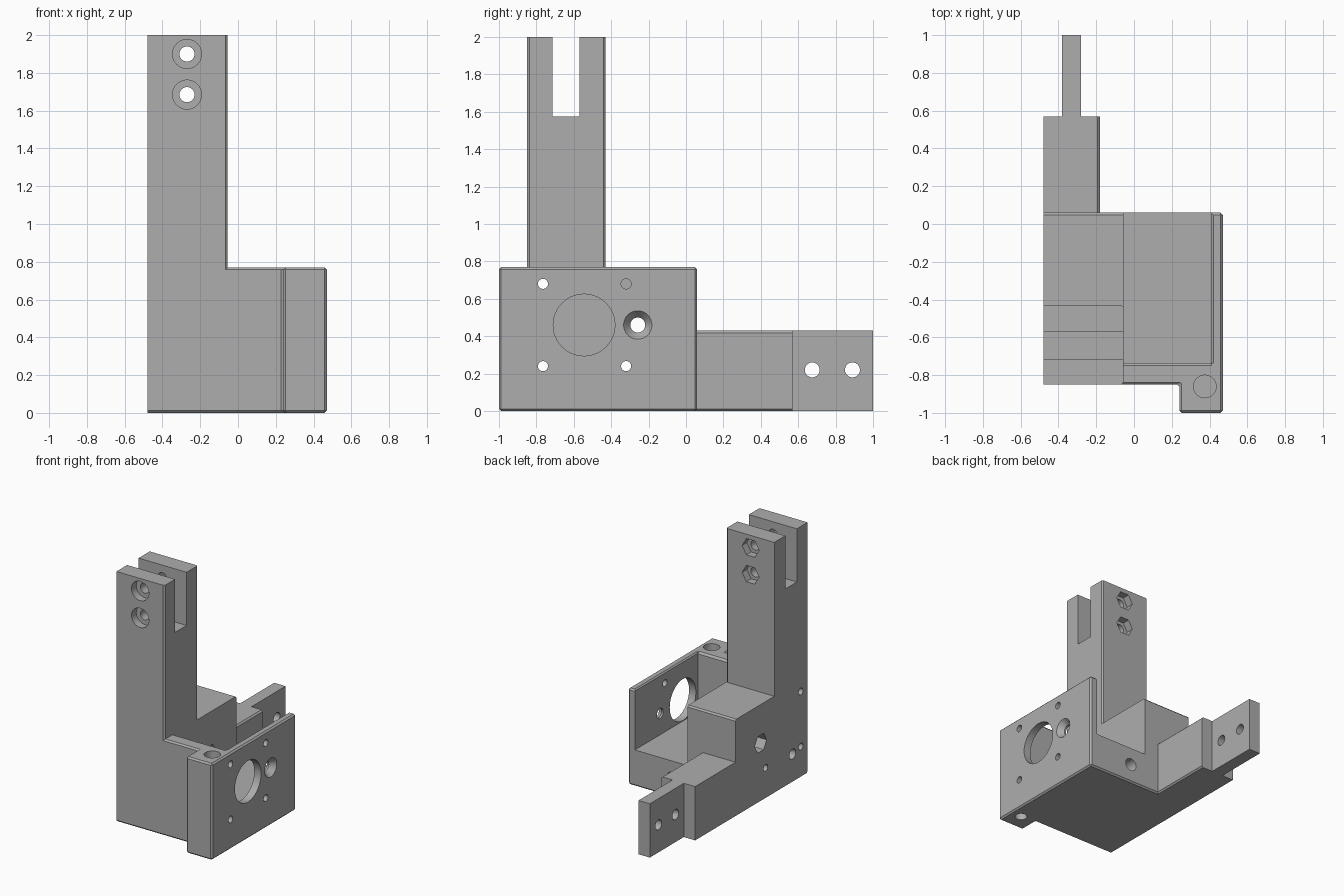
import bpy, bmesh, math
from mathutils import Vector

cube = bpy.data.objects.get("Cube")
if cube:
    bpy.data.objects.remove(cube)

grey = bpy.data.materials.new("plain grey")
grey.use_nodes = True
grey.diffuse_color = (0.42, 0.42, 0.42, 1)
grey.node_tree.nodes["Principled BSDF"].inputs["Base Color"].default_value = (0.42, 0.42, 0.42, 1)

CHAMFER = 0.012


def place(axis, u, v, w):
    """Point at (u, v) in the plane across the axis, w along it."""
    return {"x": Vector((w, u, v)), "y": Vector((u, w, v)), "z": Vector((u, v, w))}[axis]


def prism(name, axis, pts, a, b, pts_end=None, chamfer=None):
    """Extrude a profile along an axis; chamfer picks edges by a rule."""
    bm = bmesh.new()
    start = [bm.verts.new(place(axis, u, v, a)) for u, v in pts]
    end = [bm.verts.new(place(axis, u, v, b)) for u, v in pts_end or pts]
    bm.faces.new(start)
    bm.faces.new(end[::-1])
    n = len(pts)
    for i in range(n):
        j = (i + 1) % n
        bm.faces.new((start[j], start[i], end[i], end[j]))
    bmesh.ops.recalc_face_normals(bm, faces=bm.faces)
    if chamfer:
        edges = [e for e in bm.edges if chamfer(e.verts[0].co, e.verts[1].co)]
        bmesh.ops.bevel(bm, geom=edges, offset=CHAMFER, segments=1,
                        affect="EDGES", profile=0.5)
    mesh = bpy.data.meshes.new(name)
    bm.to_mesh(mesh)
    bm.free()
    mesh.materials.append(grey)
    obj = bpy.data.objects.new(name, mesh)
    bpy.context.scene.collection.objects.link(obj)
    return obj


def rect(u0, u1, v0, v1):
    return [(u0, v0), (u1, v0), (u1, v1), (u0, v1)]


def ring(u, v, r, sides):
    return [(u + r * math.cos(math.tau * i / sides),
             v + r * math.sin(math.tau * i / sides)) for i in range(sides)]


def hole(axis, u, v, r, a, b, sides=32, r_end=None):
    return prism("hole_cutter", axis, ring(u, v, r, sides), a, b,
                 ring(u, v, r_end or r, sides))


def combine(target, parts, operation):
    """Apply booleans to the target and remove the helper objects."""
    for part in parts:
        part.hide_render = True
        mod = target.modifiers.new("combine", "BOOLEAN")
        mod.operation, mod.object, mod.solver = operation, part, "EXACT"
        graph = bpy.context.evaluated_depsgraph_get()
        mesh = bpy.data.meshes.new_from_object(target.evaluated_get(graph))
        target.modifiers.clear()
        target.data = mesh
        bpy.data.objects.remove(part)


LEFT, BACK, TOP = -0.48, 0.06, 0.77


def off_flat_side(p, q):
    return not (abs(p.x - LEFT) < 1e-4 and abs(q.x - LEFT) < 1e-4)


# Housing with its projecting front corner
foot = [(LEFT, -0.85), (0.24, -0.85), (0.24, -1), (0.47, -1), (0.47, BACK), (LEFT, BACK)]
bracket = prism("motor_bracket", "z", foot, 0, TOP, chamfer=off_flat_side)

# Tall post, chamfered on its inner upright edges
post = prism("post", "z", rect(LEFT, -0.055, -0.85, -0.43), 0.7, 2,
             chamfer=lambda p, q: min(p.x, q.x) > -0.1 and abs(p.z - q.z) > 1)

# Rear arm and its thin tongue
arm = prism("arm", "y", rect(LEFT, -0.18, 0, 0.43), 0, 0.57,
            chamfer=lambda p, q: min(p.x, q.x) > -0.2 and abs(p.y - q.y) > 0.5)
tongue = prism("tongue", "y", rect(-0.38, -0.28, 0, 0.43), 0.5, 1)

# Motor pocket, open at the top and back, with eased rims
pocket = prism("pocket_cutter", "y",
               [(-0.055, 0.29), (0.41, 0.29), (0.41, 0.76), (0.43, 0.78),
                (0.43, 0.85), (-0.055, 0.85)], -0.735, 0.5)
rim = prism("rim_cutter", "x",
            [(-0.72, 0.74), (-0.76, 0.78), (-0.76, 0.85), (-0.72, 0.85)], -0.055, 0.41)
combine(bracket, [pocket, rim], "DIFFERENCE")
combine(bracket, [post, arm, tongue], "UNION")

# Fork slot in the post
cuts = [prism("slot_cutter", "x", rect(-0.715, -0.57, 1.575, 2.1), -0.6, 0.1)]

# Fork bolt holes: round recess in front, hex recess behind
for z in (1.685, 1.9):
    cuts += [hole("y", -0.27, z, 0.04, -1, -0.3),
             hole("y", -0.27, z, 0.077, -0.9, -0.79),
             hole("y", -0.27, z, 0.075, -0.49, -0.4, 6)]

# Tongue holes
for y in (0.675, 0.89):
    cuts.append(hole("x", y, 0.22, 0.04, -0.5, -0.2))

# Motor opening and screw holes, three of them right through
cuts.append(hole("x", -0.545, 0.46, 0.165, 0.35, 0.6, 48))
for y, z, far in ((-0.765, 0.68, -0.6), (-0.765, 0.24, -0.6),
                  (-0.32, 0.24, -0.6), (-0.32, 0.68, 0.2)):
    cuts.append(hole("x", y, z, 0.027, far, 0.6, 24))

# Countersunk cross bolt with a hex recess on the flat side
cuts += [hole("x", -0.258, 0.46, 0.04, -0.6, 0.6),
         hole("x", -0.258, 0.46, 0.04, 0.425, 0.475, r_end=0.08),
         hole("x", -0.258, 0.46, 0.075, -0.6, -0.4, 6)]

# Blind holes: flat side, back face, top and bottom of the front corner
cuts += [hole("x", -0.66, 0.22, 0.04, -0.6, -0.3),
         hole("y", 0.08, 0.15, 0.05, -0.4, 0.2),
         hole("z", 0.375, -0.86, 0.06, 0.5, 0.9),
         hole("z", 0.375, -0.86, 0.045, -0.1, 0.15)]
combine(bracket, cuts, "DIFFERENCE")

# Smooth bores, crisp edges
bpy.ops.object.select_all(action="DESELECT")
bracket.select_set(True)
bpy.context.view_layer.objects.active = bracket
bpy.ops.object.shade_smooth_by_angle(angle=math.radians(25))
